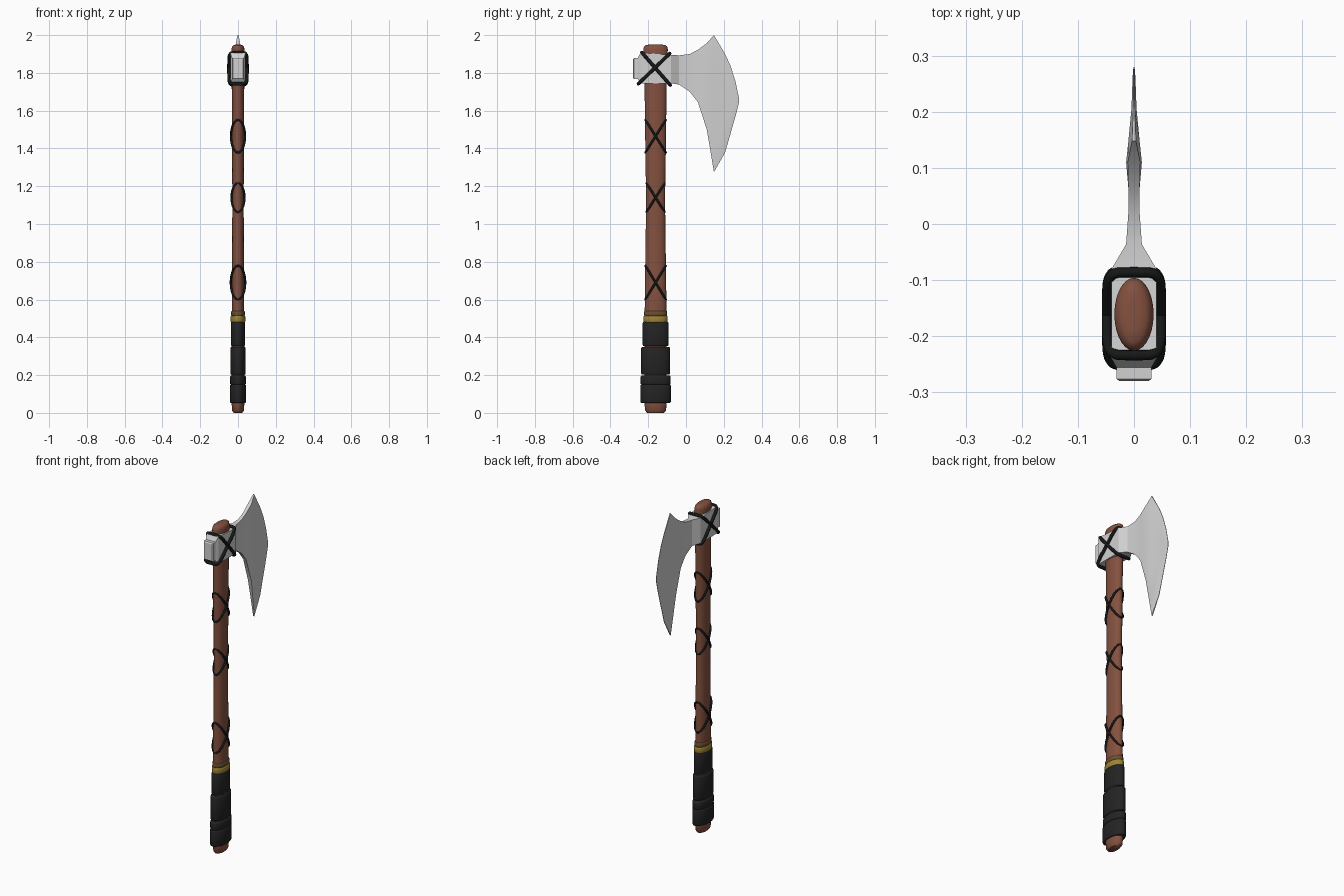
import bpy, bmesh, math

if "Cube" in bpy.data.objects:
    bpy.data.objects.remove(bpy.data.objects["Cube"])

CY = -0.161  # handle axis


def mat(name, rgb):
    m = bpy.data.materials.new(name)
    m.diffuse_color = (*rgb, 1)
    m.use_nodes = True
    m.node_tree.nodes["Principled BSDF"].inputs["Base Color"].default_value = m.diffuse_color
    return m


wood = mat("brown wood", (0.23, 0.082, 0.05))
steel = mat("pale steel", (0.64, 0.64, 0.64))
leather = mat("black leather", (0.017, 0.017, 0.017))
cord = mat("dark cord", (0.008, 0.009, 0.009))
gold = mat("old gold", (0.34, 0.23, 0.035))
bronze = mat("dark bronze", (0.14, 0.08, 0.03))


def loft(name, rings, material, angle=35):
    """Skin a list of closed vertex rings and cap both ends."""
    bm = bmesh.new()
    vs = [[bm.verts.new(p) for p in r] for r in rings]
    n = len(rings[0])
    for a, b in zip(vs, vs[1:]):
        for i in range(n):
            j = (i + 1) % n
            bm.faces.new((a[i], a[j], b[j], b[i]))
    bm.faces.new(vs[0])
    bm.faces.new(vs[-1])
    bmesh.ops.recalc_face_normals(bm, faces=bm.faces)
    me = bpy.data.meshes.new(name)
    bm.to_mesh(me)
    bm.free()
    me.materials.append(material)
    ob = bpy.data.objects.new(name, me)
    bpy.context.collection.objects.link(ob)
    bpy.ops.object.select_all(action='DESELECT')
    ob.select_set(True)
    bpy.context.view_layer.objects.active = ob
    bpy.ops.object.shade_smooth_by_angle(angle=math.radians(angle))
    return ob


def oval(z, rx, ry, n=28):
    return [(rx * math.cos(2 * math.pi * i / n), CY + ry * math.sin(2 * math.pi * i / n), z)
            for i in range(n)]


def sleeve(name, z0, z1, rx, ry, material, r=0.008):
    """Oval band with rounded rims."""
    prof = [(z0, r), (z0 + 0.3 * r, 0.3 * r), (z0 + r, 0), (z1 - r, 0), (z1 - 0.3 * r, 0.3 * r), (z1, r)]
    return loft(name, [oval(z, rx - d, ry - d) for z, d in prof], material, 50)


def rope(name, pts, radius, material):
    """Closed cord through the points."""
    rings, n, k = [], len(pts), 8
    from mathutils import Vector
    P = [Vector(p) for p in pts]
    c = sum(P, Vector()) / n
    up = (P[0] - c).cross(P[n // 4] - c).normalized()
    for i in range(n + 1):
        p = P[i % n]
        t = (P[(i + 1) % n] - P[(i - 1) % n]).normalized()
        out = t.cross(up).normalized()
        rings.append([tuple(p + radius * (out * math.cos(a) + up * math.sin(a)))
                      for a in (2 * math.pi * j / k for j in range(k))])
    return loft(name, rings, material, 60)


# Wooden handle
shaft = [(0.0, .022, .044), (0.012, .031, .055), (0.05, .034, .059), (0.5, .033, .058),
         (0.69, .032, .056), (0.9, .031, .053), (1.14, .030, .050), (1.3, .031, .053),
         (1.465, .032, .055), (1.7, .033, .058), (1.88, .034, .062), (1.925, .035, .065),
         (1.94, .031, .061), (1.948, .022, .050), (1.95, .010, .030)]
loft("handle", [oval(*s) for s in shaft], wood, 50)

# Leather grip wraps, bottom to top
for i, (z0, z1, rx, ry) in enumerate([(.052, .15, .043, .081), (.148, .198, .042, .080),
                                      (.202, .349, .041, .077), (.353, .482, .038, .069)]):
    sleeve(f"grip_wrap_{i + 1}", z0, z1, rx, ry, leather)

# Collar above the grip
sleeve("collar_gold", .478, .515, .039, .064, gold, .006)
sleeve("collar_bronze", .512, .54, .037, .061, bronze, .006)

# Axe head: y, bottom z, top z, half thickness, thickness factor at the rim
sections = [(-.28, 1.774, 1.872, .026, 1), (-.276, 1.768, 1.878, .031, 1), (-.256, 1.768, 1.878, .031, 1),
            (-.240, 1.745, 1.907, .040, 1), (-.080, 1.745, 1.895, .040, 1), (-.036, 1.738, 1.893, .014, 1),
            (.02, 1.70, 1.900, .010, 1), (.063, 1.645, 1.922, .010, 1), (.11, 1.50, 1.957, .014, .8),
            (.148, 1.275, 2.0, .010, .35), (.206, 1.376, 1.902, .0045, .3), (.235, 1.475, 1.84, .0035, .3),
            (.262, 1.57, 1.755, .0025, .4), (.28, 1.642, 1.668, .001, 1)]
rows = [0, .12, .35, .65, .88, 1]
rings = []
for y, zb, zt, h, f in sections:
    side = [(h * (f if r in (0, 1) else 1), y, zb + (zt - zb) * r) for r in rows]
    rings.append(side + [(-x, yy, z) for x, yy, z in reversed(side)])
loft("axe_head", rings, steel, 25)

# Crossed cord loops on the handle
for i, (zc, dz, rx, ry) in enumerate([(1.465, .086, .037, .054), (1.14, .076, .034, .048),
                                      (.69, .089, .038, .054)]):
    for s in (1, -1):
        pts = []
        for j in range(40):
            a = 2 * math.pi * j / 40
            pts.append((rx * math.cos(a), CY + ry * math.sin(a), zc + s * dz * math.sin(a)))
        rope(f"handle_cord_{i + 1}_{'a' if s > 0 else 'b'}", pts, .006, cord)

# Crossed cord loops binding the head (rounded rectangles, tilted)
for name, (ya, za), (yb, zb) in (("head_cord_a", (-.234, 1.908), (-.083, 1.735)),
                                 ("head_cord_b", (-.252, 1.742), (-.086, 1.903))):
    pts = []
    for j in range(48):
        a = 2 * math.pi * j / 48
        u, v = (math.copysign(abs(g) ** 0.35, g) for g in (math.cos(a), math.sin(a)))
        t = (v + 1) / 2
        pts.append((.048 * u, ya + (yb - ya) * t, za + (zb - za) * t))
    rope(name, pts, .009, cord)
